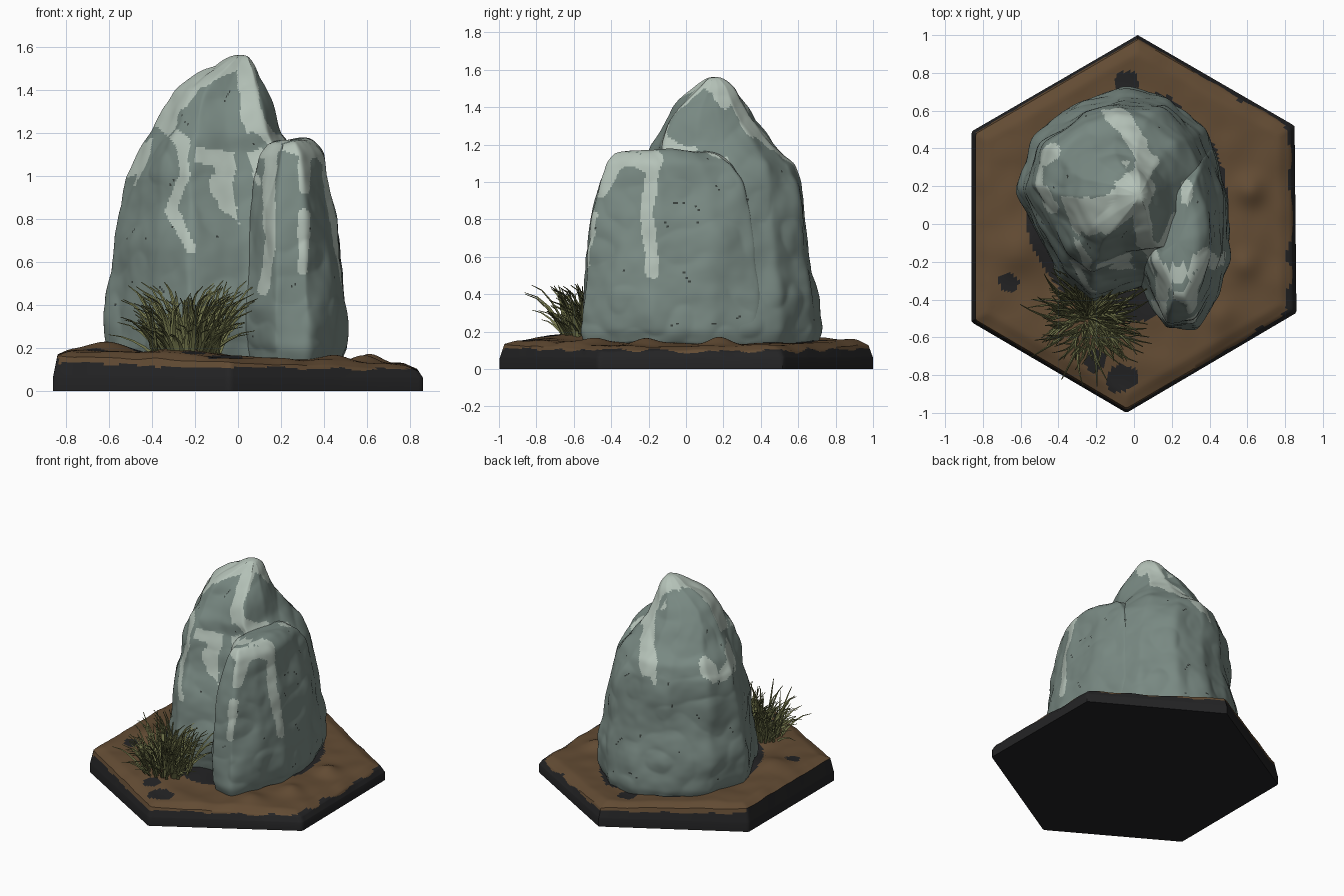
import bpy, bmesh, math, random
from mathutils import Vector, noise
from mathutils.geometry import intersect_point_line

random.seed(4)
cube = bpy.data.objects.get("Cube")
if cube:
    bpy.data.objects.remove(cube)


def material(name, r, g, b):
    m = bpy.data.materials.new(name)
    m.use_nodes = True
    m.diffuse_color = (r, g, b, 1)
    shader = m.node_tree.nodes["Principled BSDF"]
    shader.inputs["Base Color"].default_value = (r, g, b, 1)
    shader.inputs["Roughness"].default_value = 0.9
    return m


STONE = material("stone grey green", 0.19, 0.25, 0.225)
PALE = material("pale stone edge", 0.46, 0.54, 0.48)
CRACK = material("dark crack", 0.04, 0.05, 0.045)
SOIL = material("brown soil", 0.125, 0.072, 0.034)
BLACK = material("black base", 0.017, 0.017, 0.018)
GRASS = material("olive grass", 0.17, 0.18, 0.07)


def finish(bm, name, mats, angle=40):
    bmesh.ops.recalc_face_normals(bm, faces=bm.faces[:])
    mesh = bpy.data.meshes.new(name)
    bm.to_mesh(mesh)
    bm.free()
    for m in mats:
        mesh.materials.append(m)
    ob = bpy.data.objects.new(name, mesh)
    bpy.context.collection.objects.link(ob)
    bpy.ops.object.select_all(action='DESELECT')
    ob.select_set(True)
    bpy.context.view_layer.objects.active = ob
    bpy.ops.object.shade_smooth_by_angle(angle=math.radians(angle))
    return ob


def skin(bm, rings):
    for a, b in zip(rings, rings[1:]):
        n = len(a)
        for i in range(n):
            bm.faces.new((a[i], a[(i + 1) % n], b[(i + 1) % n], b[i]))


def resample(points, count):
    """Evenly spaced points round a closed outline."""
    pts = [Vector(p) for p in points]
    edges = list(zip(pts, pts[1:] + pts[:1]))
    total = sum((b - a).length for a, b in edges)
    out = []
    for k in range(count):
        d = total * k / count
        for a, b in edges:
            span = (b - a).length
            if d <= span:
                out.append(a.lerp(b, d / span))
                break
            d -= span
    return out


# Pale streaks: axes of the drawing plane, facing direction, width, path
FRONT, SIDE, TOP = ((0, 2), (0, -1, 0)), ((1, 2), (1, 0, 0)), ((0, 1), (0, 0, 1))
STREAKS = [
    (FRONT, .035, [(-.36, 1.26), (-.26, 1.41), (0, 1.53)]),
    (FRONT, .028, [(-.36, 1.26), (-.26, 1.15), (-.25, 1.0), (-.31, .84), (-.22, .66)]),
    (FRONT, .035, [(.03, 1.5), (.05, 1.28), (.17, 1.15), (.33, 1.12)]),
    (FRONT, .026, [(.16, 1.12), (.14, .9), (.15, .68), (.12, .47)]),
    (FRONT, .026, [(.31, 1.1), (.31, .94)]),
    (FRONT, .026, [(.31, .82), (.3, .56)]),
    (SIDE, .035, [(-.4, 1.1), (-.28, 1.13), (-.17, 1.07), (-.21, .85), (-.18, .52)]),
    (SIDE, .03, [(.1, 1.53), (.25, 1.46), (.31, 1.38)]),
    (TOP, .08, [(-.26, .03), (-.08, .09), (.02, .2)]),
    (TOP, .05, [(.02, .2), (.07, .33), (-.02, .5), (-.13, .61)]),
    (TOP, .04, [(-.43, .38), (-.53, .33), (-.51, .2), (-.44, .09)]),
    (TOP, .035, [(.04, .1), (.07, -.1), (.12, -.24), (.25, -.28), (.38, -.15)]),
    (TOP, .03, [(.28, .14), (.28, .2)]),
]


def is_pale(p, normal):
    wobble = 1 + .4 * noise.noise(p * 9) + .2 * noise.noise(p * 20)
    for ((u, v), facing), width, path in STREAKS:
        if normal.dot(Vector(facing)) < .22 or (facing[2] and p.z < .95):
            continue
        q = Vector((p[u], p[v], 0))
        for a, b in zip(path, path[1:]):
            a, b = Vector((*a, 0)), Vector((*b, 0))
            t = intersect_point_line(q, a, b)[1]
            if (q - a.lerp(b, min(1, max(0, t)))).length < width * wobble:
                return True
    return False


def rock(name, outline, levels, count, steps):
    """Loft an outline through levels of (z, x min, x max, y min, y max)."""
    bm = bmesh.new()
    outline = resample(outline, count)
    rings = []
    for k in range(steps + 1):
        z = levels[0][0] + (levels[-1][0] - levels[0][0]) * k / steps
        i = max(j for j in range(len(levels) - 1) if levels[j][0] <= z + 1e-6)
        lo, hi = levels[i], levels[i + 1]
        t = (z - lo[0]) / (hi[0] - lo[0])
        x0, x1, y0, y1 = [a + (b - a) * t for a, b in zip(lo[1:], hi[1:])]
        rings.append([bm.verts.new(((x0 + x1) / 2 + p.x * (x1 - x0) / 2,
                                    (y0 + y1) / 2 + p.y * (y1 - y0) / 2, z)) for p in outline])
    skin(bm, rings)
    for ring in (rings[0], rings[-1]):
        hub = bm.verts.new(sum((v.co for v in ring), Vector()) / count)
        for i in range(count):
            bm.faces.new((ring[i], ring[(i + 1) % count], hub))
    bmesh.ops.recalc_face_normals(bm, faces=bm.faces[:])
    for _ in range(9):
        bmesh.ops.smooth_vert(bm, verts=bm.verts[:], factor=.5,
                              use_axis_x=True, use_axis_y=True, use_axis_z=True)
    bm.normal_update()
    # Weathered lumps and chips
    shifts = [v.normal * (.03 * noise.noise(v.co * 3.5)
                          + .02 * abs(noise.noise(v.co * 5 + Vector((3, 1, 7)))) - .006
                          + .003 * noise.noise(v.co * 14)) for v in bm.verts]
    for v, s in zip(bm.verts, shifts):
        v.co += s
    bm.normal_update()
    for f in bm.faces:
        c = f.calc_center_median()
        if is_pale(c, f.normal):
            f.material_index = 1
        elif abs(noise.noise(c * 4)) < .008 and noise.noise(c * 13) > .3:
            f.material_index = 2
    return finish(bm, name, (STONE, PALE, CRACK), 60)


rock("main_boulder",
     [(-1, .06), (-.85, .54), (-.39, .89), (0, 1), (.44, .93), (.8, .63), (.95, .2), (1, -.25),
      (.8, -.8), (.17, -.84), (-.3, -1), (-.6, -.75), (-.85, -.25)],
     [(.1, -.58, .44, -.38, .69), (.2, -.62, .48, -.41, .72), (.4, -.61, .48, -.42, .71),
      (.6, -.59, .46, -.37, .67), (.8, -.56, .43, -.31, .65), (1, -.55, .37, -.26, .62),
      (1.1, -.49, .29, -.22, .58), (1.2, -.41, .2, -.2, .48), (1.3, -.37, .16, -.14, .4),
      (1.4, -.3, .13, -.07, .33), (1.5, -.13, .09, .04, .26), (1.575, 0, .05, .12, .18)], 260, 140)

rock("front_pillar",
     [(-.3, -1), (.3, -1), (.75, -.62), (1, -.2), (.9, .5), (.6, 1), (-.7, 1), (-1, -.3)],
     [(.1, 0, .48, -.5, .36), (.2, -.02, .52, -.55, .38), (.4, -.02, .52, -.56, .4),
      (.6, .01, .49, -.53, .38), (.8, .04, .46, -.49, .36), (1, .07, .42, -.45, .3),
      (1.1, .09, .39, -.42, .24), (1.18, .14, .32, -.36, .14)], 210, 110)

# Hexagonal base with a soil top: bumps are x, y, radius, height
HEXAGON = [(.02, 1), (-.86, .49), (-.86, -.52), (-.04, -1), (.86, -.47), (.85, .52)]
BUMPS = [(-.62, -.14, .13, .05), (-.25, -.55, .17, .04), (.63, .18, .08, .04), (.6, -.22, .08, .035),
         (.45, -.5, .09, .035), (-.7, .1, .1, .02)]
PATCHES = [(-.07, -.81, .08), (-.2, -.73, .06), (-.66, -.31, .05), (-.04, .73, .07)]


def ground(x, y, t):
    z = .155 - .04 * x + .012 * noise.noise(Vector((x, y, 0)) * 6)
    z += sum(h * math.exp(-((x - a) ** 2 + (y - b) ** 2) / (r * r)) for a, b, r, h in BUMPS)
    return z - .025 * max(0, (t - .93) / .07)


bm = bmesh.new()
rim = resample(HEXAGON, 360)
rings = [[bm.verts.new((p.x, p.y, 0)) for p in rim]]
for k in range(8):
    s = 1 - .025 * k / 8
    rings.append([bm.verts.new((p.x * s, p.y * s, .06 + (ground(p.x, p.y, 1) - .06) * k / 8))
                  for p in rim])
for k in range(50):
    t = 1 - k / 50
    rings.append([bm.verts.new((p.x * t * .975, p.y * t * .975,
                                ground(p.x * t, p.y * t, t))) for p in rim])
skin(bm, rings)
bm.faces.new(rings[0])
bm.faces.new(rings[-1])
bm.normal_update()
for f in bm.faces:
    c = f.calc_center_median()
    wobble = noise.noise(c * 8)
    patch = any((c.xy - Vector((a, b))).length < r + .025 * wobble for a, b, r in PATCHES)
    moat = ((c.x + .04) / .54) ** 2 + ((c.y - .1) / .62) ** 2 < .98 + .1 * wobble
    low = c.z < .112 - .02 * c.x + .018 * wobble
    f.material_index = 1 if patch or moat or low or c.x < -.835 else 0
finish(bm, "hexagonal_base", (SOIL, BLACK), 45)

# Grass tuft: curved, tapering three-sided blades
bm = bmesh.new()
for _ in range(240):
    turn = random.uniform(0, math.tau)
    out = Vector((math.cos(turn), math.sin(turn), 0))
    side = Vector((-out.y, out.x, 0))
    root = Vector((-.24, -.5, .17)) + out * random.uniform(0, .17)
    reach, rise = random.uniform(.03, .21), random.uniform(.12, .42)
    if out.y > .2:
        rise += .07
    bend = random.uniform(-.1, .1)
    rings = []
    for k in range(5):
        t = k / 4
        c = root + out * reach * t ** 1.2 + side * bend * t * t
        c.z += rise * (t - .3 * t ** 3)
        w = .011 * (1 - .8 * t)
        rings.append([bm.verts.new(c + side * w), bm.verts.new(c - side * w),
                      bm.verts.new(c + Vector((0, 0, w)) - out * w)])
    skin(bm, rings)
    bm.faces.new(rings[-1])
finish(bm, "grass_tuft", (GRASS,))
